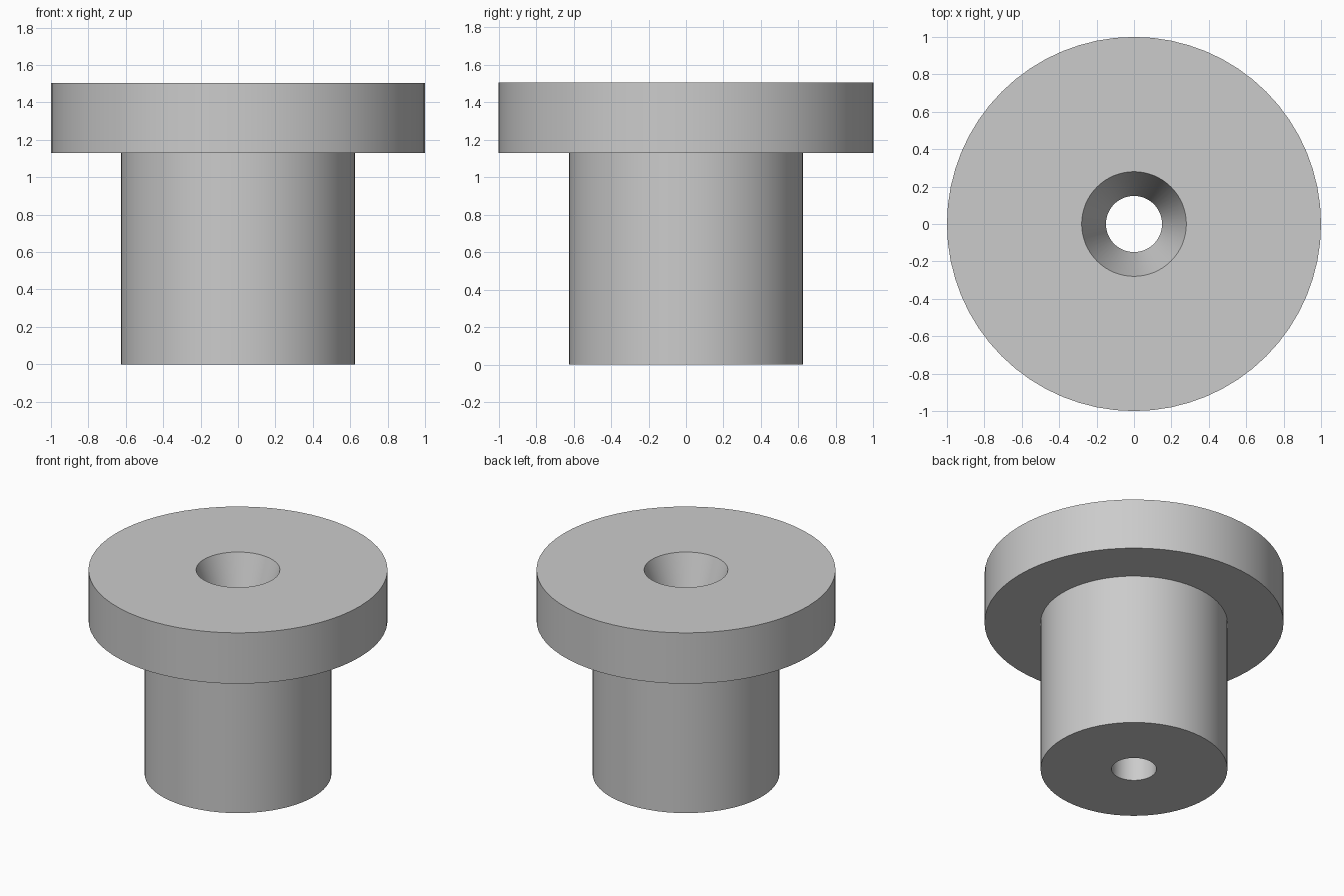
import bpy
import bmesh
import math

SEGMENTS = 64

cube = bpy.data.objects.get("Cube")
if cube:
    bpy.data.objects.remove(cube, do_unlink=True)

# Plain grey material
grey = bpy.data.materials.new("light grey")
grey.use_nodes = True
colour = (0.6, 0.6, 0.6, 1)
grey.diffuse_color = colour
grey.node_tree.nodes["Principled BSDF"].inputs["Base Color"].default_value = colour

# Closed cross-section as (radius, height): stem, flange, countersink, bore
profile = [
    (0.15, 0), (0.625, 0), (0.625, 1.13), (1, 1.13),
    (1, 1.505), (0.28, 1.505), (0.15, 1.13),
]


def lathe(name, points, material):
    """Revolve a closed profile around the z axis."""
    bm = bmesh.new()
    rings = []
    for i in range(SEGMENTS):
        a = math.tau * i / SEGMENTS
        rings.append([bm.verts.new((r * math.cos(a), r * math.sin(a), z))
                      for r, z in points])
    n = len(points)
    for i, ring in enumerate(rings):
        following = rings[(i + 1) % SEGMENTS]
        for j in range(n):
            k = (j + 1) % n
            bm.faces.new((ring[j], following[j], following[k], ring[k]))
    bmesh.ops.recalc_face_normals(bm, faces=bm.faces)
    mesh = bpy.data.meshes.new(name)
    bm.to_mesh(mesh)
    bm.free()
    mesh.materials.append(material)
    obj = bpy.data.objects.new(name, mesh)
    bpy.context.collection.objects.link(obj)
    return obj


# Flanged bushing with a countersunk through hole
bushing = lathe("flanged_bushing", profile, grey)

# Smooth round walls, crisp rims (the countersink meets the bore at a shallow angle)
bpy.ops.object.select_all(action="DESELECT")
bushing.select_set(True)
bpy.context.view_layer.objects.active = bushing
bpy.ops.object.shade_smooth_by_angle(angle=math.radians(15))
